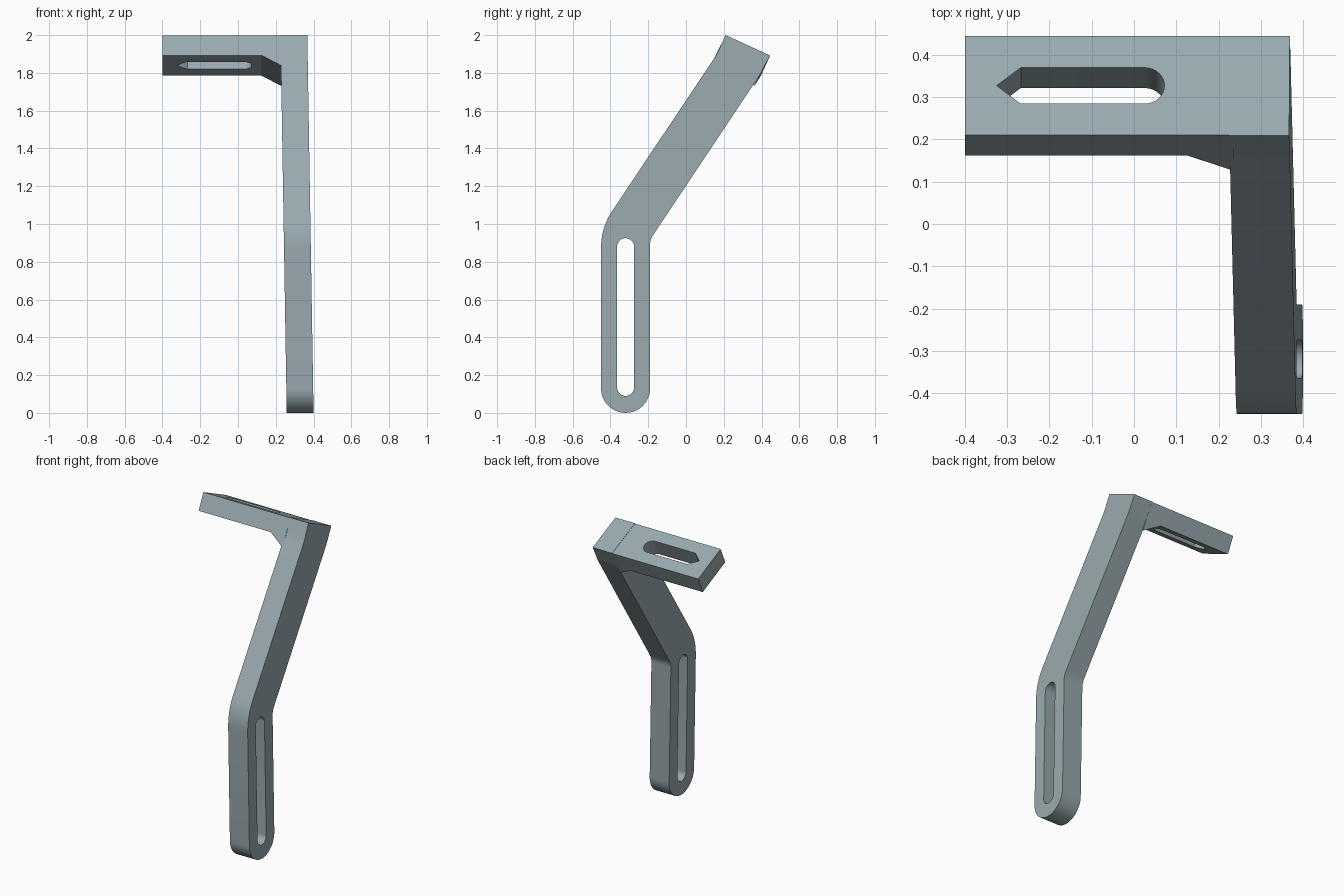
import bpy, bmesh, math
from mathutils import Vector

if "Cube" in bpy.data.objects:
    bpy.data.objects.remove(bpy.data.objects["Cube"])

grey = bpy.data.materials.new("blue grey")
grey.diffuse_color = (0.32, 0.40, 0.43, 1)
grey.use_nodes = True
grey.node_tree.nodes["Principled BSDF"].inputs["Base Color"].default_value = grey.diffuse_color


def loft(name, sections):
    """Closed solid through matching point loops."""
    bm = bmesh.new()
    rings = [[bm.verts.new(p) for p in s] for s in sections]
    for a, b in zip(rings, rings[1:]):
        for i in range(len(a)):
            j = (i + 1) % len(a)
            bm.faces.new((a[i], a[j], b[j], b[i]))
    bm.faces.new(rings[0])
    bm.faces.new(rings[-1])
    bmesh.ops.recalc_face_normals(bm, faces=bm.faces)
    mesh = bpy.data.meshes.new(name)
    bm.to_mesh(mesh)
    bm.free()
    obj = bpy.data.objects.new(name, mesh)
    bpy.context.collection.objects.link(obj)
    mesh.materials.append(grey)
    return obj


def arc(cx, cy, r, a0, a1, n):
    return [(cx + r * math.cos(math.radians(a0 + (a1 - a0) * i / n)),
             cy + r * math.sin(math.radians(a0 + (a1 - a0) * i / n))) for i in range(n + 1)]


def bend(a, b, c, n):
    a, b, c = Vector(a), Vector(b), Vector(c)
    return [tuple(a * (1 - t) ** 2 + b * 2 * t * (1 - t) + c * t * t)
            for t in (i / n for i in range(n + 1))]


def cut(obj, cutter):
    """Cut a slot, apply it, and shade the round parts smooth."""
    mod = obj.modifiers.new("slot", 'BOOLEAN')
    mod.operation, mod.solver, mod.object = 'DIFFERENCE', 'EXACT', cutter
    bpy.ops.object.select_all(action='DESELECT')
    obj.select_set(True)
    bpy.context.view_layer.objects.active = obj
    bpy.ops.object.modifier_apply(modifier=mod.name)
    bpy.data.objects.remove(cutter)
    bpy.ops.object.shade_smooth_by_angle(angle=math.radians(25))


# Bent arm: side profile (y, z) extruded in x, leaning slightly with height
profile = (arc(-0.32, 0.13, 0.13, 180, 360, 24)
           + bend((-0.19, 0.89), (-0.19, 0.917), (-0.175, 0.94), 5)
           + bend((0.382, 1.775), (0.396, 1.797), (0.404, 1.814), 4)
           + [(0.445, 1.892), (0.21, 2.0)]
           + bend((0.172, 1.918), (0.162, 1.896), (0.148, 1.876), 4)
           + bend((-0.392, 1.067), (-0.45, 0.98), (-0.45, 0.87), 12))


def lean(x, z):
    return x - 0.0165 * z


arm = loft("arm", [[(lean(x, z), y, z) for y, z in profile] for x in (0.258, 0.40)])

# Long slot in the lower arm
slot = arc(-0.32, 0.135, 0.045, 180, 360, 16) + arc(-0.32, 0.88, 0.045, 0, 180, 16)
cut(arm, loft("arm_slot_cutter", [[(x, y, z) for y, z in slot] for x in (0.1, 0.6)]))

# Tilted top plate with a sloped brace where it meets the arm
top_front, top_back = Vector((0, 0.2105, 1.998)), Vector((0, 0.4445, 1.89))
drop = Vector((0, -0.048, -0.105))
brace = Vector((0, -0.033, -0.052))
sections = []
for x, k in ((-0.40, 0), (0.125, 0), (0.225, 1), (0.235, 1)):
    o = Vector((x, 0, 0))
    sections.append([o + top_front, o + top_back,
                     o + top_back + drop + brace * k, o + top_front + drop + brace * k])
plate = loft("top_plate", sections)

# Plate slot, pointed at one end and round at the other
centre = (top_front + top_back) / 2
across = (top_back - top_front).normalized()
up = Vector((1, 0, 0)).cross(across)
shape = [(-0.325, 0), (-0.268, -0.047)] + arc(0.025, 0, 0.047, -90, 90, 16) + [(-0.268, 0.047)]
cut(plate, loft("plate_slot_cutter",
                [[centre + Vector((u, 0, 0)) + across * v + up * h for u, v in shape]
                 for h in (-0.3, 0.2)]))
